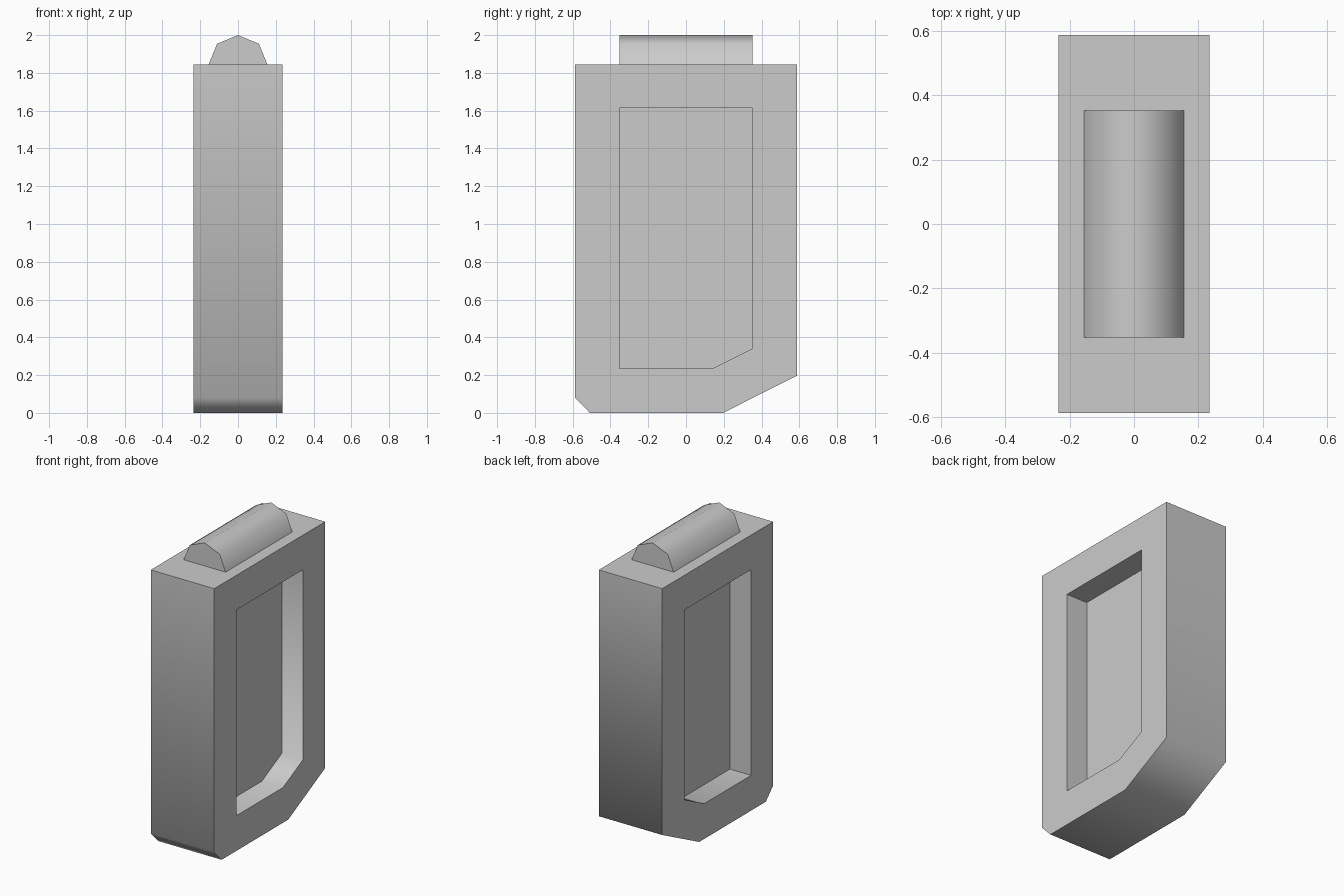
import bpy, bmesh, math

if "Cube" in bpy.data.objects:
    bpy.data.objects.remove(bpy.data.objects["Cube"])


def prism(name, profile, to_3d, low, high):
    """Extrude a closed 2D profile between two depths."""
    bm = bmesh.new()
    face = bm.faces.new([bm.verts.new(to_3d(p, low)) for p in profile])
    ext = bmesh.ops.extrude_face_region(bm, geom=[face])
    shift = to_3d((0, 0), high - low)
    verts = [g for g in ext["geom"] if isinstance(g, bmesh.types.BMVert)]
    bmesh.ops.translate(bm, vec=shift, verts=verts)
    bmesh.ops.recalc_face_normals(bm, faces=bm.faces)
    mesh = bpy.data.meshes.new(name)
    bm.to_mesh(mesh)
    bm.free()
    obj = bpy.data.objects.new(name, mesh)
    bpy.context.collection.objects.link(obj)
    return obj


def select(obj):
    bpy.ops.object.select_all(action='DESELECT')
    obj.select_set(True)
    bpy.context.view_layer.objects.active = obj


def along_x(p, d):
    return (d, p[0], p[1])


def along_y(p, d):
    return (p[0], d, p[1])


HALF_WIDTH, FLOOR = 0.235, 0.078

# Body: tall block with a small front chamfer and a long rear slope
body = prism("body", [(-0.587, 1.845), (-0.587, 0.08), (-0.509, 0.0),
                      (0.196, 0.0), (0.587, 0.196), (0.587, 1.845)],
             along_x, -HALF_WIDTH, HALF_WIDTH)

# Recessed pocket on each side
pocket = [(-0.353, 1.613), (-0.353, 0.236), (0.141, 0.236),
          (0.353, 0.342), (0.353, 1.613)]
for side, low, high in (("right", FLOOR, 0.4), ("left", -0.4, -FLOOR)):
    cutter = prism(side + "_pocket_cutter", pocket, along_x, low, high)
    cutter.hide_render = True
    mod = body.modifiers.new(side + "_pocket", 'BOOLEAN')
    mod.operation = 'DIFFERENCE'
    mod.solver = 'EXACT'
    mod.object = cutter
    select(body)
    bpy.ops.object.modifier_apply(modifier=mod.name)
    bpy.data.objects.remove(cutter, do_unlink=True)

# Top ridge: half octagon running front to back
R = 0.156
ridge = prism("top_ridge",
              [(R * math.cos(i * math.pi / 4), 1.844 + R * math.sin(i * math.pi / 4))
               for i in range(5)], along_y, -0.353, 0.353)

# Smooth the shallow corners, keep right angles crisp
for obj in (body, ridge):
    select(obj)
    bpy.ops.object.shade_smooth_by_angle(angle=math.radians(65))
